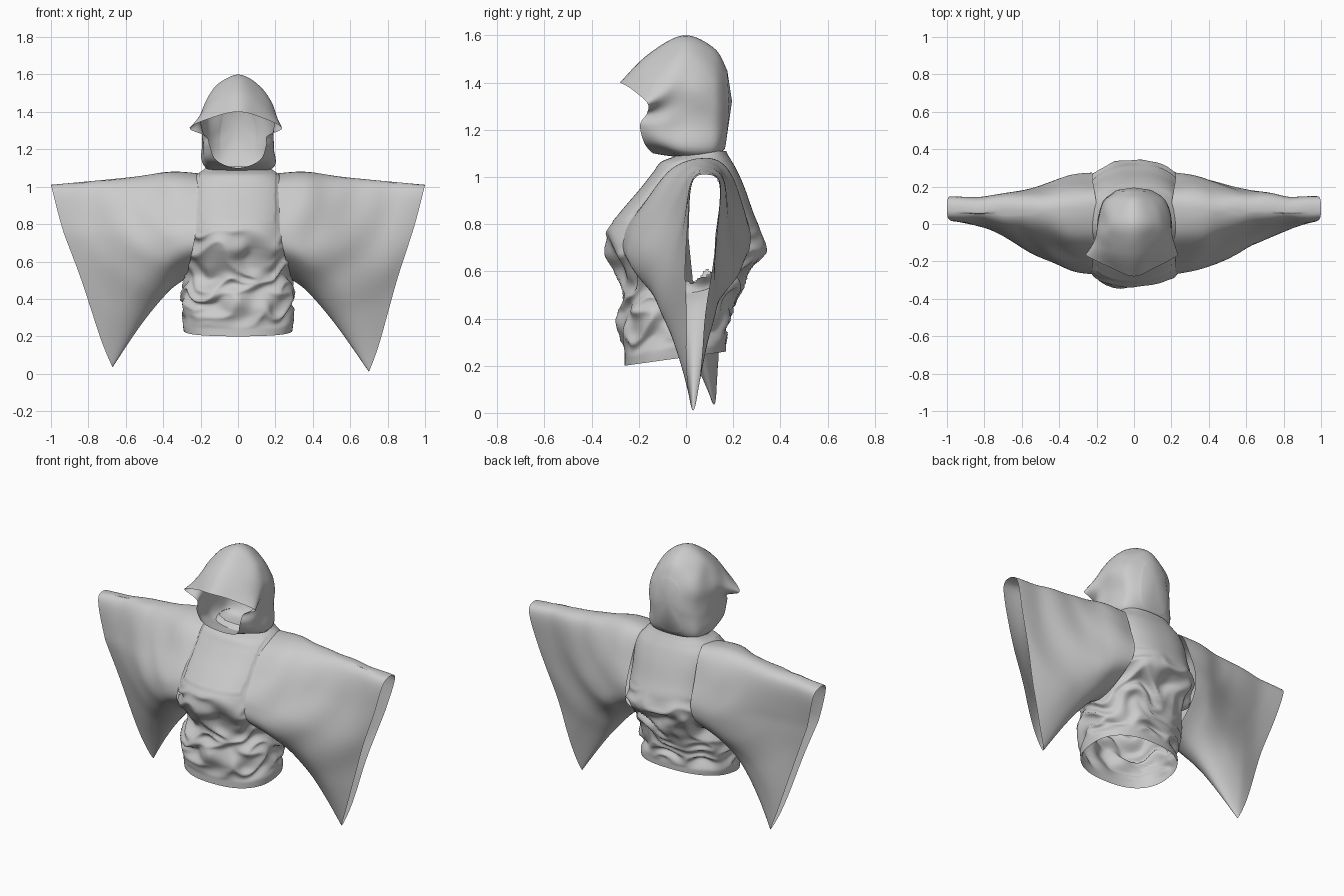
import bpy, bmesh, math
from mathutils import Vector, noise

if "Cube" in bpy.data.objects:
    bpy.data.objects.remove(bpy.data.objects["Cube"])


def spline(pts, n, closed):
    """Catmull-Rom through points, n steps per span."""
    k, out = len(pts), []

    def get(i):
        return pts[i % k] if closed else pts[max(0, min(k - 1, i))]
    for i in range(k if closed else k - 1):
        a, b, c, d = (get(i + j) for j in (-1, 0, 1, 2))
        for s in range(n):
            t = s / n
            out.append(0.5 * (2 * b + (c - a) * t + (2 * a - 5 * b + 4 * c - d) * t * t
                              + (3 * b - a - 3 * c + d) * t ** 3))
    if not closed:
        out.append(pts[-1].copy())
    return out


def refine(rings, around, along):
    """Smooth key rings in both directions."""
    rings = [spline([Vector(p) for p in r], around, True) for r in rings]
    columns = [spline(list(c), along, False) for c in zip(*rings)]
    return [list(r) for r in zip(*columns)]


def skin(name, rings, keep=None, cap=None):
    """Loft closed rings into a cloth sheet; keep() filters faces by centre."""
    bm = bmesh.new()
    rows = [[bm.verts.new(p) for p in r] for r in rings]
    n = len(rows[0])
    for a, b in zip(rows, rows[1:]):
        for i in range(n):
            j = (i + 1) % n
            bm.faces.new((a[i], a[j], b[j], b[i]))
    if cap:
        pole = bm.verts.new(cap)
        for i in range(n):
            bm.faces.new((rows[-1][i], rows[-1][(i + 1) % n], pole))
    if keep:
        bad = [f for f in bm.faces if not keep(f.calc_center_median())]
        bmesh.ops.delete(bm, geom=bad, context='FACES')
    bmesh.ops.recalc_face_normals(bm, faces=bm.faces[:])
    for f in bm.faces:
        f.smooth = True
    me = bpy.data.meshes.new(name)
    bm.to_mesh(me)
    bm.free()
    ob = bpy.data.objects.new(name, me)
    bpy.context.collection.objects.link(ob)
    return ob


def clamp(v):
    return max(0.0, min(1.0, v))


# Torso: z, front y, back y, half width
profile = [(.20, -.26, .17, .29), (.25, -.26, .17, .295), (.32, -.265, .165, .285), (.40, -.285, .18, .295),
           (.48, -.255, .20, .285), (.53, -.26, .23, .275), (.60, -.29, .26, .30), (.68, -.335, .33, .31),
           (.76, -.34, .32, .30), (.85, -.275, .285, .29), (.95, -.19, .25, .28), (1.02, -.135, .22, .26),
           (1.065, -.10, .195, .22), (1.09, -.04, .18, .185), (1.11, -.01, .17, .165)]
levels = spline([Vector(p) for p in [(z, f, b) for z, f, b, h in profile]], 8, False)
widths = spline([Vector((h, 0, 0)) for z, f, b, h in profile], 8, False)
torso_rings = []
for (z, front, back), w in zip(levels, widths):
    ring = []
    for i in range(144):
        a = 2 * math.pi * i / 144
        c, s = math.cos(a), math.sin(a)
        e = 2 / 2.4
        x = w.x * math.copysign(abs(c) ** e, c)
        u = math.copysign(abs(s) ** e, s)
        y = (front + back) / 2 + (back - front) / 2 * u
        zz = z + .06 * (u + 1) / 2 * clamp((.45 - z) / .25)
        # gathered horizontal folds around the waist
        win = clamp((z - .24) / .07) * clamp((.8 - z) / .14)
        q = Vector((x * 4.5, y * 4.5 + 2, z * 9 + 1.2 * noise.noise(Vector((x * 6, y * 6, z * 5)))))
        d = win * .042 * (.4 - abs(noise.noise(q)) * 1.9)
        # bib panel standing slightly proud of the chest
        if abs(x) < .2 and y < 0 and z > .815:
            d += .006
        ring.append(Vector((x + c * d, y + s * d, zz - .3 * d)))
    torso_rings.append(ring)
skin("torso", torso_rings,
     keep=lambda p: not (abs(p.x) > .25 and 1.06 > p.z > .55 + .5 * abs(p.y - .02)))

# Sleeves: armhole, upper, middle and slanted cuff, each from the top down the front and back up
armhole = [(.20, .08, 1.07), (.21, -.06, 1.03), (.22, -.17, .9), (.225, -.26, .76), (.25, -.23, .63),
           (.275, .02, .51), (.25, .22, .62), (.225, .275, .74), (.22, .23, .9), (.21, .17, 1.04)]
upper = [(.36, .08, 1.08), (.36, -.05, 1.035), (.36, -.15, .9), (.35, -.24, .73), (.36, -.2, .58),
         (.37, .02, .44), (.36, .2, .57), (.35, .26, .72), (.36, .23, .9), (.36, .17, 1.035)]
middle = [(.58, .08, 1.05), (.58, .0, 1.01), (.57, -.08, .87), (.55, -.16, .66), (.54, -.11, .44),
          (.52, .03, .265), (.54, .13, .44), (.56, .18, .66), (.57, .18, .87), (.58, .15, 1.01)]
cuff = [(1, .08, 1.01), (.99, .025, .97), (.94, .01, .78), (.85, .0, .5), (.755, .005, .16),
        (.70, .03, .01), (.755, .06, .16), (.85, .09, .5), (.94, .13, .78), (.99, .145, .97)]
for side, name in ((1, "right_sleeve"), (-1, "left_sleeve")):
    rings = refine([armhole, upper, middle, cuff], 8, 14)
    for r in rings:
        for p in r:
            out = clamp((p.x - .22) / .2) * clamp((1 - p.x) / .2) * clamp((p.z - .3) / .3)
            # draped folds hanging from the shoulder
            reach = math.hypot(p.x - .25, p.z - 1.05)
            swell = noise.noise(Vector((reach * 6, p.y * 3, side * 4 + p.x * 2)))
            p.y += .025 * out * swell * (-1 if p.y < .06 else 1)
            if side < 0:
                low = clamp((.75 - p.z) / .75) * clamp((p.x - .3) / .4)
                p.y += .09 * low
                p.z += .025 * low
                p.x -= .03 * low
            p.x *= side
    skin(name, rings)


# Hood: half loops from crown to chin, running from the face opening to the back
def mirrored(half):
    return half + [(-x * (1.1 if y < -.13 and z > 1.25 else 1), y, z) for x, y, z in half[-2:0:-1]]


hood_loops = [
    [(0, -.28, 1.40), (.11, -.235, 1.375), (.235, -.165, 1.315), (.155, -.165, 1.27), (.15, -.195, 1.22),
     (.115, -.175, 1.14), (0, -.14, 1.10)],
    [(0, -.16, 1.52), (.12, -.145, 1.46), (.215, -.10, 1.36), (.185, -.10, 1.28), (.185, -.12, 1.21),
     (.16, -.11, 1.13), (0, -.08, 1.09)],
    [(0, -.01, 1.6), (.125, -.01, 1.525), (.19, -.01, 1.42), (.195, 0, 1.31), (.19, 0, 1.22),
     (.175, 0, 1.10), (0, .02, 1.08)],
    [(0, .12, 1.545), (.095, .12, 1.49), (.15, .12, 1.41), (.165, .12, 1.32), (.165, .12, 1.22),
     (.15, .12, 1.10), (0, .12, 1.085)],
    [(0, .175, 1.45), (.05, .175, 1.43), (.08, .178, 1.38), (.09, .182, 1.32), (.09, .18, 1.25),
     (.08, .17, 1.15), (0, .165, 1.12)]]
hood = refine([mirrored(h) for h in hood_loops], 6, 8)
for r in hood:
    for p in r:
        amt = .016 * clamp((p.y + .14) / .1)
        p.x += amt * noise.noise(p * 8) * (1 if p.x > 0 else -1) * clamp(abs(p.x) / .1)
skin("hood", hood, cap=(0, .195, 1.32))
